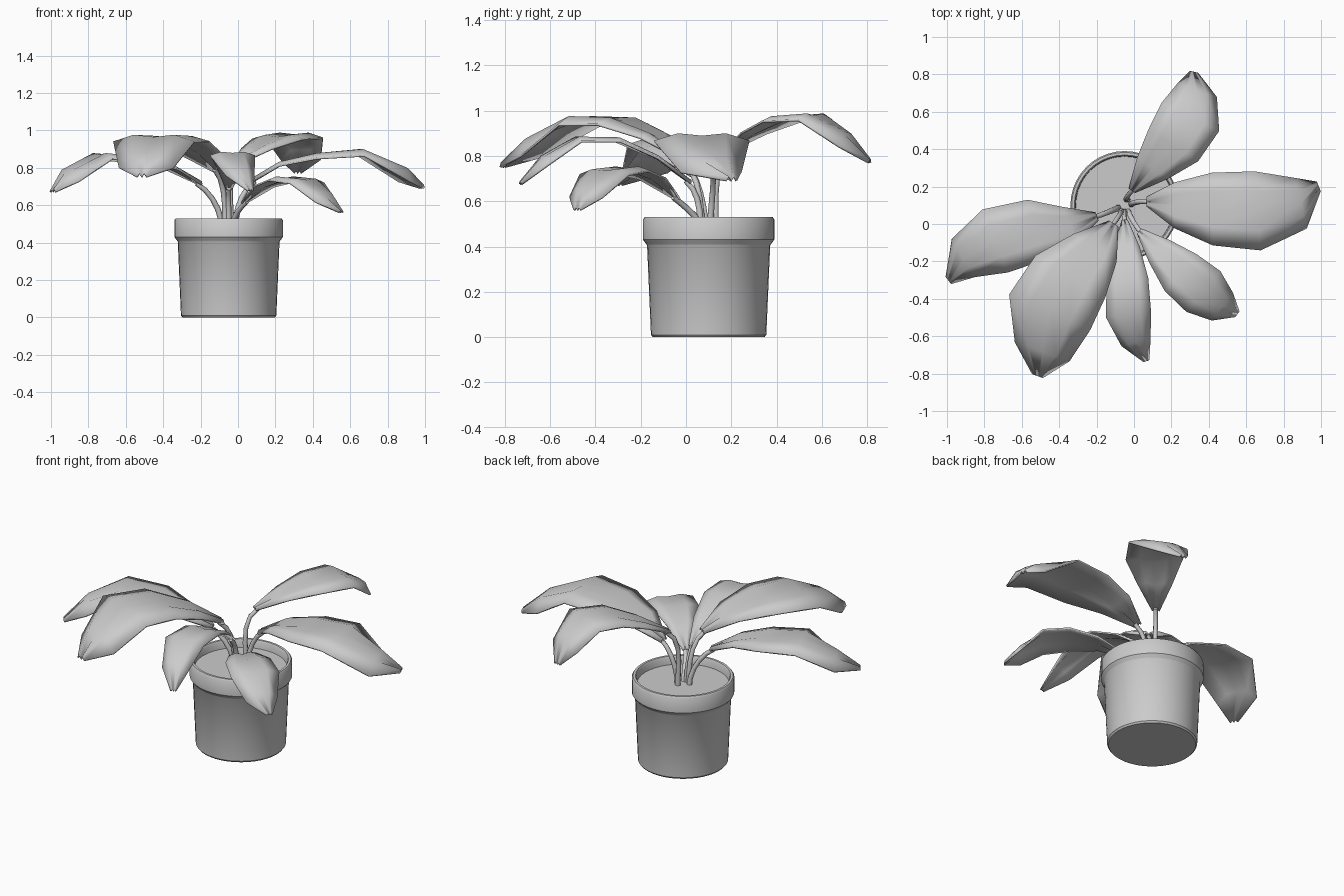
import bpy, bmesh, math
from mathutils import Vector

if "Cube" in bpy.data.objects:
    bpy.data.objects.remove(bpy.data.objects["Cube"])

CX, CY = -0.05, 0.10          # pot axis
SOIL = 0.48


def finish(name, bm, angle):
    bmesh.ops.recalc_face_normals(bm, faces=bm.faces)
    me = bpy.data.meshes.new(name)
    bm.to_mesh(me)
    bm.free()
    ob = bpy.data.objects.new(name, me)
    bpy.context.collection.objects.link(ob)
    bpy.ops.object.select_all(action='DESELECT')
    ob.select_set(True)
    bpy.context.view_layer.objects.active = ob
    bpy.ops.object.shade_smooth_by_angle(angle=math.radians(angle))
    return ob


def lathe(name, profile, steps=40):
    bm = bmesh.new()
    vs = [bm.verts.new((CX + r, CY, z)) for r, z in profile]
    edges = [bm.edges.new(p) for p in zip(vs, vs[1:])]
    bmesh.ops.spin(bm, geom=vs + edges, cent=(CX, CY, 0), axis=(0, 0, 1),
                   angle=math.tau, steps=steps, use_duplicate=False)
    bmesh.ops.remove_doubles(bm, verts=bm.verts, dist=1e-4)
    return finish(name, bm, 35)


# Leaf blade: cross-sections along a drooping midrib
WIDTH = (0.12, 0.58, 0.92, 1.0, 0.65, 0.12)
DROOP = (0.0, 0.0, -0.05, -0.10, -0.35, 0.0)


def leaf(name, path, width):
    pts = [Vector(p) for p in path]
    across = []
    for i in range(len(pts)):
        a, b = pts[max(i - 1, 0)], pts[min(i + 1, len(pts) - 1)]
        # blend local direction with the whole-leaf direction
        d = (b - a).normalized() + (pts[-1] - pts[0]).normalized()
        across.append(Vector((-d.y, d.x, 0)).normalized())
    bm = bmesh.new()
    rows = []
    for p, s, w, droop in zip(pts, across, WIDTH, DROOP):
        w *= width
        lift = {-1: droop, -0.5: 0.08 + droop * 0.3, 0: 0,
                0.5: 0.08 + droop * 0.3, 1: droop}
        rows.append([bm.verts.new(p + s * u * w + Vector((0, 0, h * width)))
                     for u, h in lift.items()])
    for r0, r1 in zip(rows, rows[1:]):
        for k in range(len(r0) - 1):
            bm.faces.new((r0[k], r0[k + 1], r1[k + 1], r1[k]))
    ob = finish(name, bm, 60)
    mod = ob.modifiers.new("thickness", 'SOLIDIFY')
    mod.thickness = 0.01
    mod.offset = 0


def stem(name, path):
    base, nxt = Vector(path[0]), Vector(path[1])
    out = Vector((base.x - CX, base.y - CY, 0))
    out = out.normalized() * 0.035
    root = Vector((CX, CY, SOIL - 0.02)) + out
    rise = (nxt - base).normalized()
    length = (base - root).length
    cu = bpy.data.curves.new(name, 'CURVE')
    cu.dimensions = '3D'
    cu.bevel_depth = 0.017
    cu.bevel_resolution = 1
    cu.resolution_u = 5
    cu.use_fill_caps = True
    sp = cu.splines.new('BEZIER')
    sp.bezier_points.add(1)
    end = base + (nxt - base) * 0.15 - Vector((0, 0, 0.006))
    up = Vector((0, 0, 1)) * length * 0.35
    for bp, co, h in zip(sp.bezier_points, (root, end), (up, rise * length * 0.35)):
        bp.co, bp.handle_left, bp.handle_right = co, co - h, co + h
    sp.bezier_points[1].radius = 0.75
    ob = bpy.data.objects.new(name, cu)
    bpy.context.collection.objects.link(ob)


# Pot with thick rim, and the soil disc
lathe("pot", [(0, 0), (0.247, 0), (0.255, 0.01), (0.272, 0.405), (0.277, 0.412),
              (0.29, 0.43), (0.29, 0.52), (0.283, 0.53), (0.269, 0.53),
              (0.263, 0.52), (0.26, 0.46)])
lathe("soil", [(0, SOIL), (0.262, SOIL)])

# Six leaves: midrib points and half width
leaves = {
    "back": ([(-.01, .18, .82), (.10, .30, .90), (.21, .42, .96),
              (.30, .57, .975), (.335, .71, .90), (.32, .81, .77)], .17),
    "right": ([(.07, .12, .72), (.22, .10, .81), (.42, .08, .86),
               (.66, .07, .885), (.89, .11, .80), (.985, .20, .69)], .21),
    "front_right": ([(.03, -.04, .61), (.14, -.15, .70), (.25, -.26, .74),
                     (.37, -.36, .73), (.47, -.44, .665), (.55, -.48, .56)], .14),
    "front": ([(-.05, .02, .68), (-.04, -.13, .79), (-.035, -.30, .87),
               (-.03, -.48, .875), (.01, -.63, .80), (.065, -.73, .675)], .12),
    "front_left": ([(-.11, .0, .78), (-.21, -.13, .88), (-.34, -.28, .95),
                    (-.45, -.47, .96), (-.49, -.68, .88), (-.515, -.81, .75)], .235),
    "left": ([(-.20, .04, .71), (-.35, -.01, .79), (-.52, -.03, .84),
              (-.74, -.09, .865), (-.91, -.18, .79), (-.99, -.30, .67)], .18),
}
for side, (path, width) in leaves.items():
    leaf(side + "_leaf", path, width)
    stem(side + "_stem", path)
